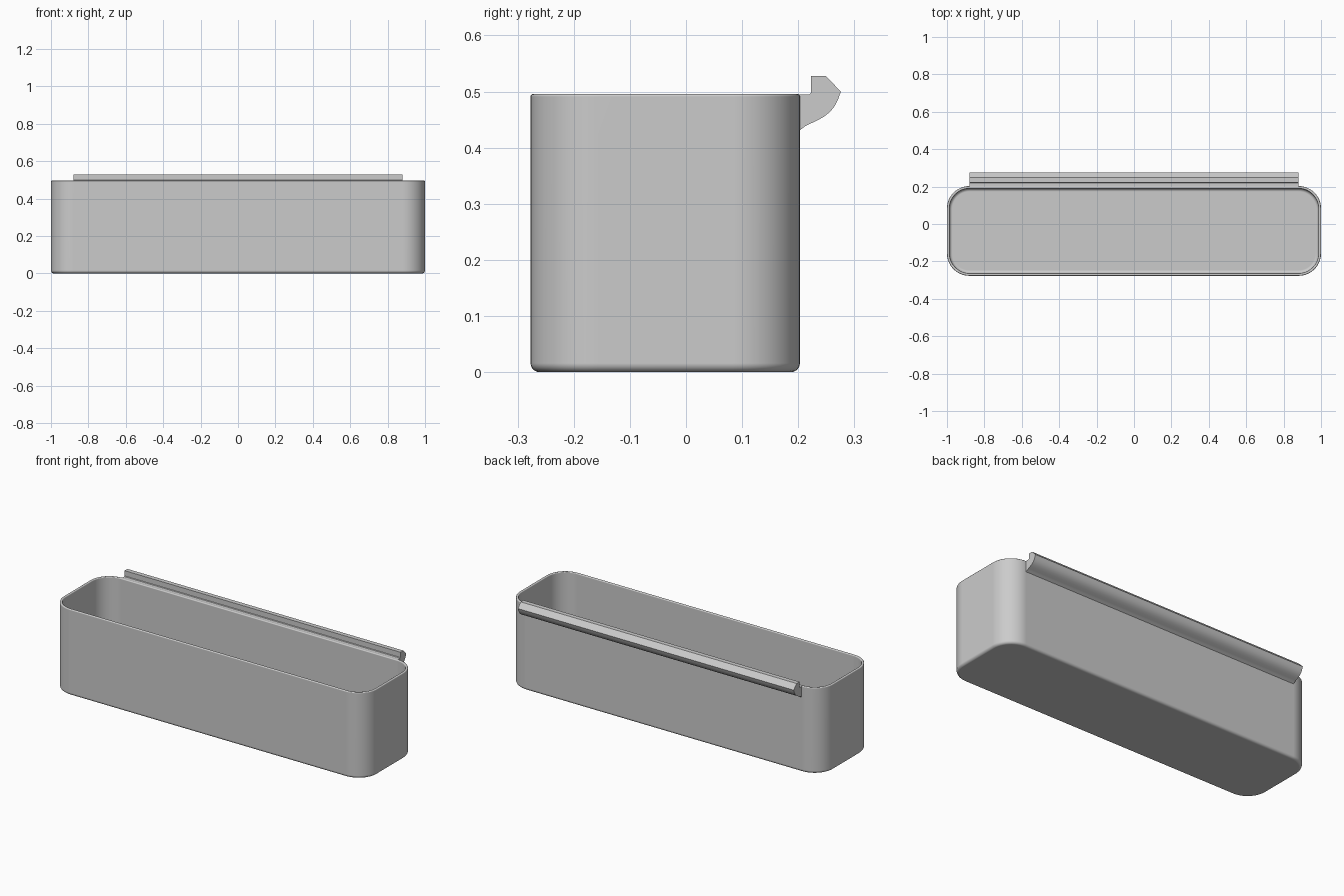
import bpy, bmesh, math

old = bpy.data.objects.get("Cube")
if old:
    bpy.data.objects.remove(old, do_unlink=True)

# Material
grey = bpy.data.materials.new("light grey plastic")
grey.use_nodes = True
colour = (0.6, 0.6, 0.6, 1)
grey.diffuse_color = colour
grey.node_tree.nodes["Principled BSDF"].inputs["Base Color"].default_value = colour

# Bin dimensions
HALF_X, FRONT, BACK, HEIGHT = 1.0, -0.277, 0.203, 0.496
RADIUS, WALL, FILLET, LIP = 0.12, 0.014, 0.016, 0.005


def finish(bm, name):
    bmesh.ops.recalc_face_normals(bm, faces=bm.faces)
    mesh = bpy.data.meshes.new(name)
    bm.to_mesh(mesh)
    bm.free()
    mesh.materials.append(grey)
    obj = bpy.data.objects.new(name, mesh)
    bpy.context.collection.objects.link(obj)
    bpy.ops.object.select_all(action="DESELECT")
    obj.select_set(True)
    bpy.context.view_layer.objects.active = obj
    bpy.ops.object.shade_smooth_by_angle(angle=math.radians(30))
    normals = obj.modifiers.new("Even shading", "WEIGHTED_NORMAL")
    normals.keep_sharp = True
    return obj


def rounded_ring(bm, inset, z, steps=12):
    """Loop of vertices around a rounded rectangle, inset from the outside."""
    r = RADIUS - inset
    mid, half_y = (FRONT + BACK) / 2, (BACK - FRONT) / 2
    ring = []
    for quarter, (sx, sy) in enumerate([(1, 1), (-1, 1), (-1, -1), (1, -1)]):
        for i in range(steps + 1):
            a = (quarter + i / steps) * math.pi / 2
            ring.append(bm.verts.new((sx * (HALF_X - RADIUS) + r * math.cos(a),
                                      mid + sy * (half_y - RADIUS) + r * math.sin(a), z)))
    return ring


def arc(inset, z, r, start, end, steps):
    """Cross-section points of a fillet, as (inset, height)."""
    angles = [math.radians(start + (end - start) * i / steps) for i in range(steps + 1)]
    return [(inset + r * math.cos(a), z + r * math.sin(a)) for a in angles]


# Bin: wall section swept around the rounded rectangle, outside then inside
section = arc(FILLET, FILLET, FILLET, 270, 180, 6)
section += arc(LIP, HEIGHT - LIP, LIP, 180, 90, 4)
section += arc(WALL - LIP, HEIGHT - LIP, LIP, 90, 0, 4)
section += arc(WALL + FILLET, WALL + FILLET, FILLET, 180, 270, 6)
bm = bmesh.new()
rings = [rounded_ring(bm, inset, z) for inset, z in section]
for low, high in zip(rings, rings[1:]):
    for i in range(len(low)):
        j = (i + 1) % len(low)
        bm.faces.new((low[i], low[j], high[j], high[i]))
bm.faces.new(rings[0])
bm.faces.new(rings[-1])
finish(bm, "bin")

# Hook rail: profile extruded along the back edge
profile = [(0.197, 0.428), (0.203, 0.431), (0.212, 0.438), (0.222, 0.443),
           (0.235, 0.449), (0.247, 0.456), (0.257, 0.464), (0.265, 0.474),
           (0.271, 0.486), (0.276, 0.500), (0.249, 0.528), (0.223, 0.528),
           (0.223, 0.498), (0.220, 0.495), (0.197, 0.495)]
bm = bmesh.new()
rail_x = HALF_X - RADIUS
end = bm.faces.new([bm.verts.new((-rail_x, y, z)) for y, z in profile])
moved = bmesh.ops.extrude_face_region(bm, geom=[end], use_keep_orig=True)
bmesh.ops.translate(bm, vec=(2 * rail_x, 0, 0),
                    verts=[v for v in moved["geom"] if isinstance(v, bmesh.types.BMVert)])
finish(bm, "hook_rail")
